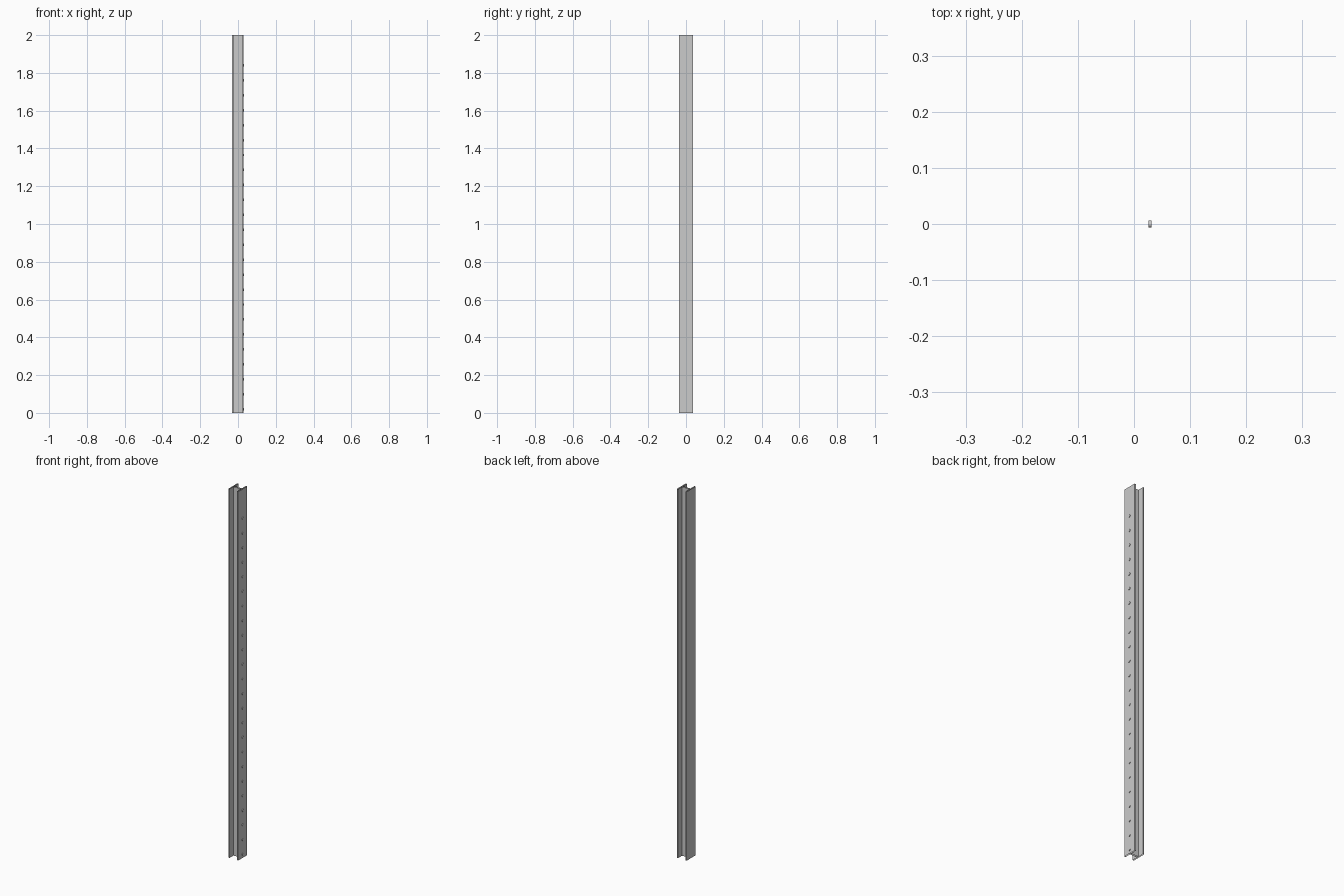
import bpy, bmesh, math
from mathutils import Matrix

if "Cube" in bpy.data.objects:
    bpy.data.objects.remove(bpy.data.objects["Cube"])

HEIGHT = 2.0
X0, X1 = -0.031, 0.028      # outer faces of the two flanges
HALF_Y = 0.038              # half width of the flanges
FLANGE, WEB = 0.007, 0.004  # flange thickness, half web thickness


def finish(bm, name):
    bmesh.ops.recalc_face_normals(bm, faces=bm.faces)
    mesh = bpy.data.meshes.new(name)
    bm.to_mesh(mesh)
    bm.free()
    obj = bpy.data.objects.new(name, mesh)
    bpy.context.collection.objects.link(obj)
    return obj


# I-shaped rail: open-ended extrusion of the section
a, b = X0 + FLANGE, X1 - FLANGE
half = [(X0, -HALF_Y), (a, -HALF_Y), (a, -WEB), (b, -WEB), (b, -HALF_Y), (X1, -HALF_Y)]
section = half + [(x, -y) for x, y in reversed(half)]
bm = bmesh.new()
low = [bm.verts.new((x, y, 0)) for x, y in section]
top = [bm.verts.new((x, y, HEIGHT)) for x, y in section]
for i in range(len(section)):
    j = (i + 1) % len(section)
    bm.faces.new((low[i], low[j], top[j], top[i]))
finish(bm, "rail")

# Row of small studs along the right flange
COUNT, FIRST, LAST = 24, 0.02, 1.84
bm = bmesh.new()
for i in range(COUNT):
    z = FIRST + (LAST - FIRST) * i / (COUNT - 1)
    place = Matrix.Translation((0.0285, 0, z)) @ Matrix.Rotation(math.pi / 2, 4, 'Y')
    bmesh.ops.create_cone(bm, cap_ends=True, segments=16, radius1=0.0065,
                          radius2=0.0065, depth=0.005, matrix=place)
finish(bm, "studs")
